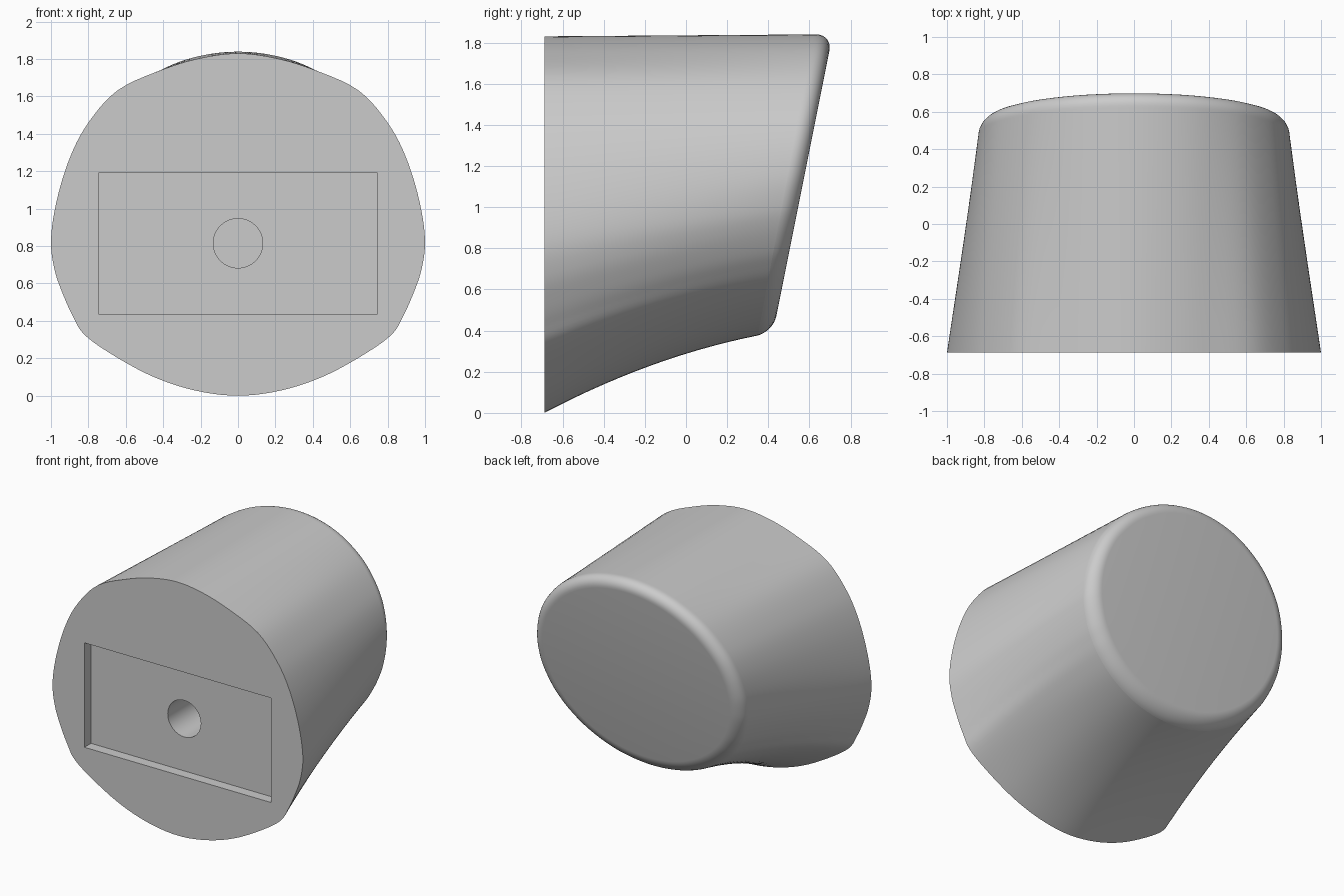
import bpy
import bmesh
from math import sin, cos, radians, pi
from mathutils import Vector, Matrix

cube = bpy.data.objects.get("Cube")
if cube:
    bpy.data.objects.remove(cube)

grey = bpy.data.materials.new("plain grey")
grey.use_nodes = True
colour = (0.6, 0.6, 0.6, 1)
grey.diffuse_color = colour
grey.node_tree.nodes["Principled BSDF"].inputs["Base Color"].default_value = colour

FRONT, RADIUS = -0.688, 0.08
CENTRE_Z, HALF_W, HALF_H = 1.115, 0.82, 0.725

# Half outline of the front face (x, z) and the matching angle on the back oval
half = [(0, 1.83, 90), (.2, 1.805, 76), (.4, 1.745, 62), (.64, 1.635, 46),
        (.8, 1.46, 30), (.9, 1.27, 17), (.97, 1.04, 4), (1, .83, -7),
        (.98, .67, -15), (.935, .54, -24), (.885, .43, -31), (.82, .325, -40),
        (.66, .212, -52), (.45, .1, -65), (.23, .028, -77), (0, 0, -90)]
keys = [Vector((x, z, HALF_W * cos(radians(a)), CENTRE_Z + HALF_H * sin(radians(a))))
        for x, z, a in half]
keys += [Vector((-k[0], k[1], -k[2], k[3])) for k in reversed(keys[1:-1])]


def smooth_loop(points, steps):
    """Closed spline through the points."""
    out, n = [], len(points)
    for i in range(n):
        a, b, c, d = (points[(i + j) % n] for j in (-1, 0, 1, 2))
        for s in range(steps):
            t = s / steps
            out.append(b + (c - a) * (t / 2) + (a * 2 - b * 5 + c * 4 - d) * (t * t / 2)
                       + (b * 3 - a - c * 3 + d) * (t ** 3 / 2))
    return out


def back_y(z):
    """Leaning plane of the back face."""
    return 0.455 + 0.2 * (z - 0.55)


def wall_point(key, t, inset):
    x0, z0, x1, z1 = key
    low = min(1, max(0, (1.0 - z0) / 0.7))
    ease = t + 0.5 * low * t * (1 - t)
    radial = Vector((x1 / HALF_W ** 2, (z1 - CENTRE_Z) / HALF_H ** 2)).normalized()
    y = FRONT + (back_y(z1) - FRONT) * t
    x = x0 + (x1 - x0) * t - radial.x * inset
    z = z0 + (z1 - z0) * ease - radial.y * inset
    return Vector((x, y - 0.2 * radial.y * inset, z))


# Tapered body: lofted wall, rounded back rim, flat ends
outline = smooth_loop(keys, 5)
bm = bmesh.new()
rows = []
for i in range(15):
    rows.append([bm.verts.new(wall_point(k, i / 15, 0)) for k in outline])
for i in range(9):
    phi = i / 8 * pi / 2
    row = []
    for k in outline:
        drop = RADIUS * (1 - sin(phi)) / (back_y(k[3]) - FRONT)
        row.append(bm.verts.new(wall_point(k, 1 - drop, RADIUS * (1 - cos(phi)))))
    rows.append(row)
for lower, upper in zip(rows, rows[1:]):
    for i in range(len(outline)):
        j = (i + 1) % len(outline)
        bm.faces.new((lower[i], lower[j], upper[j], upper[i]))
bm.faces.new(rows[0])
bm.faces.new(rows[-1])
bmesh.ops.recalc_face_normals(bm, faces=bm.faces)


def make_object(name, mesh_data):
    mesh = bpy.data.meshes.new(name)
    mesh_data.to_mesh(mesh)
    mesh_data.free()
    mesh.materials.append(grey)
    ob = bpy.data.objects.new(name, mesh)
    bpy.context.collection.objects.link(ob)
    return ob


body = make_object("tapered_body", bm)

# Shallow rectangular pocket and round bore in the front face
pocket = bmesh.new()
bmesh.ops.create_cube(pocket, size=1, matrix=Matrix.Translation((0, FRONT, 0.815))
                      @ Matrix.Diagonal((1.49, 0.15, 0.754, 1)))
bore = bmesh.new()
bmesh.ops.create_cone(bore, cap_ends=True, segments=64, radius1=0.132, radius2=0.132, depth=1.0,
                      matrix=Matrix.Translation((0, FRONT, 0.815)) @ Matrix.Rotation(pi / 2, 4, 'X'))

bpy.ops.object.select_all(action='DESELECT')
bpy.context.view_layer.objects.active = body
body.select_set(True)
for name, shape in (("pocket_cutter", pocket), ("bore_cutter", bore)):
    cutter = make_object(name, shape)
    cutter.hide_render = True
    mod = body.modifiers.new(name, 'BOOLEAN')
    mod.operation = 'DIFFERENCE'
    mod.solver = 'EXACT'
    mod.object = cutter
    bpy.ops.object.modifier_apply(modifier=mod.name)
    bpy.data.objects.remove(cutter)

bpy.ops.object.shade_smooth_by_angle(angle=radians(35))
